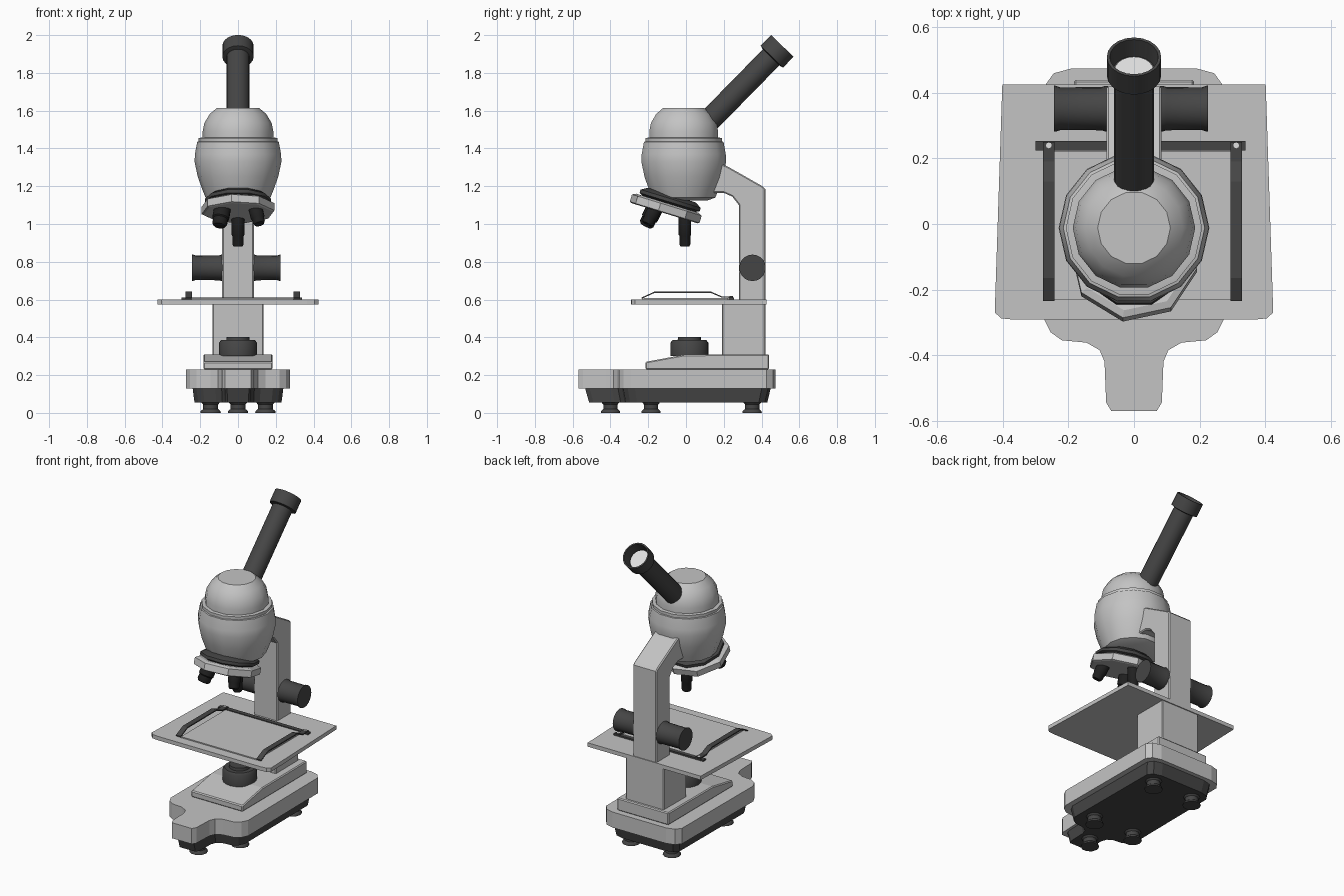
import bpy, bmesh
from math import sin, cos, pi, radians
from mathutils import Vector, Matrix

cube = bpy.data.objects.get("Cube")
if cube:
    bpy.data.objects.remove(cube, do_unlink=True)


def material(name, v):
    m = bpy.data.materials.new(name)
    m.use_nodes = True
    m.diffuse_color = (v, v, v, 1)
    node = m.node_tree.nodes["Principled BSDF"]
    node.inputs["Base Color"].default_value = (v, v, v, 1)
    node.inputs["Roughness"].default_value = 0.6
    return m


LIGHT = material("light grey enamel", 0.55)
DARK = material("dark grey plastic", 0.06)
BLACK = material("black lens metal", 0.015)
GLASS = material("pale glass", 0.75)


def finish(bm, name, mat, smooth=True, bevel=0):
    bmesh.ops.recalc_face_normals(bm, faces=bm.faces)
    me = bpy.data.meshes.new(name)
    bm.to_mesh(me)
    bm.free()
    ob = bpy.data.objects.new(name, me)
    bpy.context.collection.objects.link(ob)
    me.materials.append(mat)
    if bevel:
        mod = ob.modifiers.new("Bevel", "BEVEL")
        mod.width = bevel
        mod.segments = 1
        mod.limit_method = "ANGLE"
        mod.angle_limit = radians(50)
    if smooth:
        bpy.ops.object.select_all(action="DESELECT")
        ob.select_set(True)
        bpy.context.view_layer.objects.active = ob
        bpy.ops.object.shade_smooth_by_angle(angle=radians(40))
    return ob


def prism(name, outline, lo, hi, mat, side=False, taper=1, bevel=0):
    """Extrude an outline: (x, y) along z, or with side=True (y, z) along x."""
    bm = bmesh.new()

    def ring(h, s):
        return [bm.verts.new((h, a, b) if side else (a * s, b * s, h)) for a, b in outline]
    low, top = ring(lo, taper), ring(hi, 1)
    bm.faces.new(low)
    bm.faces.new(top)
    n = len(outline)
    for i in range(n):
        j = (i + 1) % n
        bm.faces.new((low[i], low[j], top[j], top[i]))
    return finish(bm, name, mat, False, bevel)


def box(name, x, y, z, mat, bevel=0):
    return prism(name, [(x[0], y[0]), (x[1], y[0]), (x[1], y[1]), (x[0], y[1])],
                 *z, mat, bevel=bevel)


def lathe(name, profile, mat, origin, axis=(0, 0, 1), sides=20, turn=0, smooth=True):
    """Revolve (radius, height) points about an axis, closing both ends."""
    place = Matrix.Translation(origin) @ Vector(axis).to_track_quat("Z", "Y").to_matrix().to_4x4()
    bm = bmesh.new()
    rings = []
    for r, h in profile:
        angles = [turn + 2 * pi * k / sides for k in range(sides)]
        rings.append([bm.verts.new(place @ Vector((r * cos(a), r * sin(a), h))) for a in angles])
    for low, top in zip(rings, rings[1:]):
        for i in range(sides):
            j = (i + 1) % sides
            bm.faces.new((low[i], low[j], top[j], top[i]))
    bm.faces.new(rings[0])
    bm.faces.new(rings[-1])
    return finish(bm, name, mat, smooth)


def mirrored(half):
    return half + [(-x, y) for x, y in reversed(half)]


# Base: T-shaped plate over a dark tray
half_base = [(.07, -.57), (.085, -.545), (.09, -.42), (.105, -.385), (.145, -.362),
             (.22, -.355), (.255, -.33), (.275, -.29), (.27, .425), (.245, .46), (.19, .475)]
prism("base_plate", mirrored(half_base), .13, .23, LIGHT)
tray = [(x - .035 * min(1, x / .2), .03 + (y - .03) * .94) for x, y in half_base]
prism("base_tray", mirrored(tray), .055, .13, DARK, taper=.96)
for i, (x, y) in enumerate([(0, -.4), (.145, -.185), (-.145, -.185), (.145, .35), (-.145, .35)]):
    lathe(f"foot_{i + 1}", [(.054, 0), (.052, .01), (.04, .02), (.04, .045), (.054, .06)],
          DARK, (x, y, 0), sides=10)

# Sloped riser with condenser
prism("base_riser", [(-.215, .23), (-.215, .27), (-.01, .308), (.44, .31), (.44, .23)],
      -.183, .183, LIGHT, side=True, bevel=.006)
lathe("condenser", [(.1, .3), (.1, .372), (.09, .385), (.062, .385), (.06, .402)],
      DARK, (0, .018, 0))

# Column and hooked arm
box("lower_column", (-.136, .136), (.19, .42), (.3, .58), LIGHT, bevel=.006)
prism("arm", [(.42, .58), (.42, 1.185), (.405, 1.2), (.22, 1.305), (.13, 1.34), (.13, 1.165),
              (.2, 1.165), (.245, 1.145), (.28, 1.1), (.28, .58)],
      -.084, .084, LIGHT, side=True, bevel=.006)

# Stage, slide plate and clips
prism("stage", mirrored([(.365, -.292), (.405, -.288), (.425, -.27), (.402, .425)]),
      .575, .6, LIGHT)
box("slide_plate", (-.245, .295), (-.23, .222), (.6, .607), LIGHT)
box("clip_rear_bar", (-.3, .34), (.225, .253), (.6, .61), DARK)
clip_path = [(-.235, .604), (-.165, .636), (.13, .636), (.19, .61), (.25, .61)]
clip_outline = clip_path + [(y, z + .007) for y, z in reversed(clip_path)]
for name, x in (("left", .312), ("right", -.26)):
    prism(f"{name}_clip", clip_outline, x - .017, x + .017, DARK, side=True)
    lathe(f"{name}_clip_screw", [(.009, .61), (.009, .619)], GLASS, (x, .24, 0), sides=8)

# Focus knobs
for name, s, end in (("left", 1, .226), ("right", -1, .244)):
    lathe(f"{name}_focus_knob",
          [(.066, .07), (.07, .086), (.066, .1), (.065, end - .02), (.07, end - .005), (.07, end)],
          DARK, (0, .352, .768), (s, 0, 0))

# Head: bulb with a stepped dome
lathe("head_bulb", [(.13, 1.125), (.172, 1.14), (.188, 1.18), (.213, 1.25), (.23, 1.33),
                    (.228, 1.37), (.216, 1.435), (.208, 1.437), (.208, 1.455), (.195, 1.457)],
      LIGHT, (0, -.012, 0), sides=14)
lathe("head_dome", [(.187, 1.44), (.187, 1.49), (.178, 1.535), (.15, 1.582), (.111, 1.615)],
      LIGHT, (0, -.012, 0), sides=14)

# Tilted nosepiece and its three lenses
tilt = (0, -sin(radians(17)), -cos(radians(17)))
lathe("nosepiece_collar", [(.14, -.05), (.175, -.03), (.175, -.012), (.15, 0)],
      DARK, (0, -.09, 1.105), tilt, sides=10)
lathe("nosepiece_disc", [(.175, -.005), (.196, .005), (.196, .045), (.185, .05)],
      LIGHT, (0, -.1, 1.105), tilt, sides=8, turn=radians(10), smooth=False)


def lens(name, origin, axis, r, length):
    band = length * .65
    lathe(name, [(r * .9, 0), (r, .02), (r, band), (r * .88, band + .006),
                 (r * .88, length - .012), (r * .7, length)], BLACK, origin, axis, sides=14)


lens("long_lens", (0, -.006, 1.06), (0, 0, -1), .034, .18)
lens("wide_lens", (-.078, -.155, 1.105), (-.16, -.45, -.88), .045, .13)
lens("short_lens", (.088, -.155, 1.1), (.22, -.45, -.88), .037, .115)

# Eyepiece tube with an open cup on its end
up = Vector((0, .7, .714)).normalized()
rim = Vector((0, .51, 1.943))
lathe("eyepiece_tube", [(.061, -.58), (.061, -.075)], DARK, rim, up)
lathe("eyepiece_cup", [(.06, -.085), (.083, -.08), (.083, 0), (.074, 0), (.066, -.065)],
      DARK, rim, up)
lathe("eyepiece_glass", [(.06, -.066), (.06, -.06)], GLASS, rim, up)
